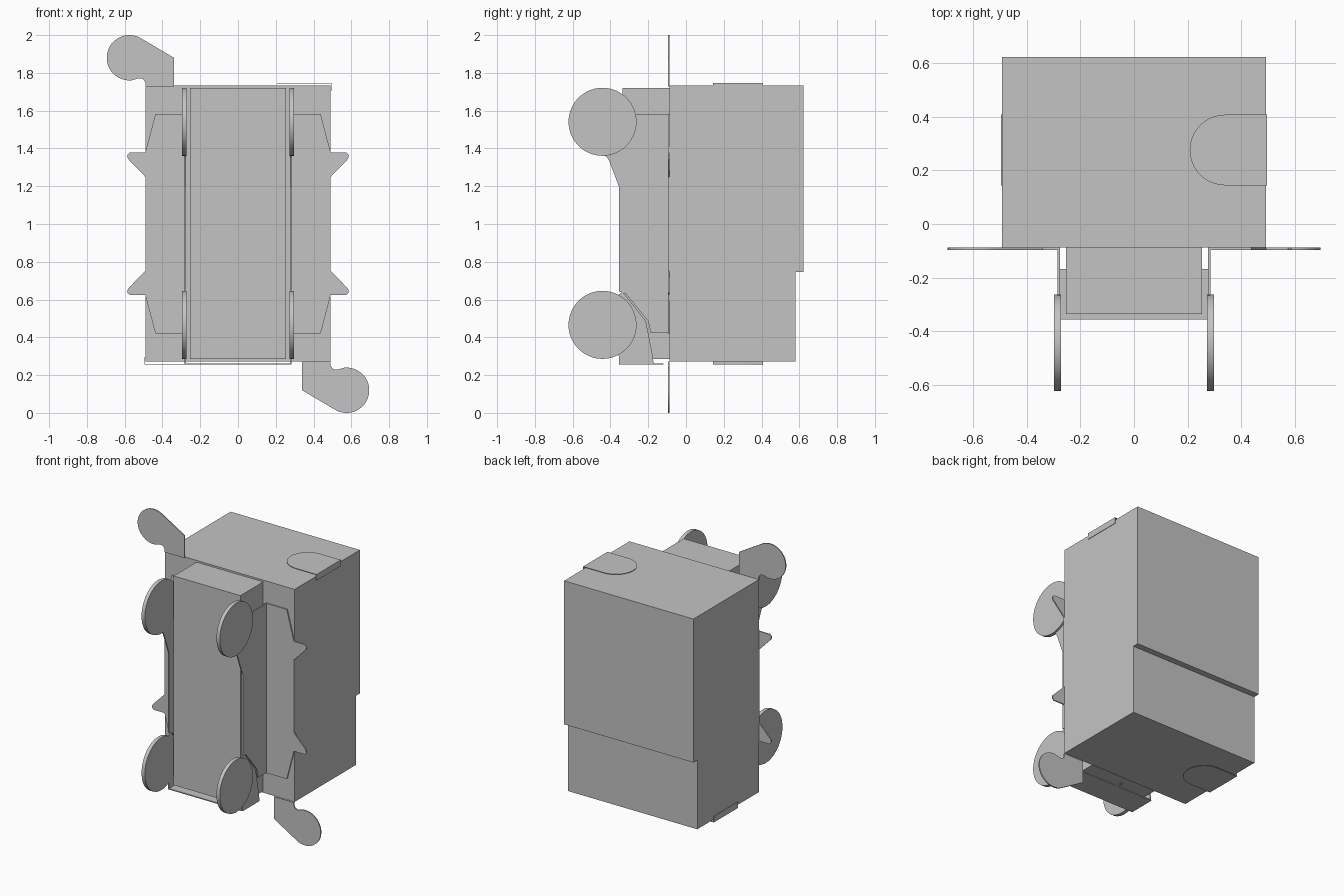
import bpy, bmesh
from math import cos, sin, radians
from mathutils import Vector

cube = bpy.data.objects.get("Cube")
if cube:
    bpy.data.objects.remove(cube, do_unlink=True)

GREY = (0.55, 0.55, 0.55, 1)
grey = bpy.data.materials.new("plain_grey")
grey.use_nodes = True
grey.diffuse_color = GREY
grey.node_tree.nodes["Principled BSDF"].inputs["Base Color"].default_value = GREY


def prism(name, outline, axis, lo, hi):
    """Extrude a 2D outline along an axis; the outline uses the other two axes in order."""
    def point(p, d):
        v = list(p)
        v.insert("xyz".index(axis), d)
        return Vector(v)
    bm = bmesh.new()
    face = bm.faces.new([bm.verts.new(point(p, lo)) for p in outline])
    ext = bmesh.ops.extrude_face_region(bm, geom=[face], use_keep_orig=True)
    verts = [g for g in ext["geom"] if isinstance(g, bmesh.types.BMVert)]
    bmesh.ops.translate(bm, verts=verts, vec=point((0, 0), hi - lo))
    bmesh.ops.recalc_face_normals(bm, faces=bm.faces)
    mesh = bpy.data.meshes.new(name)
    bm.to_mesh(mesh)
    bm.free()
    mesh.materials.append(grey)
    obj = bpy.data.objects.new(name, mesh)
    bpy.context.collection.objects.link(obj)
    return obj


def rect(a0, b0, a1, b1):
    return [(a0, b0), (a1, b0), (a1, b1), (a0, b1)]


def arc(cx, cy, r, start, end, n):
    angles = [radians(start + (end - start) * i / n) for i in range(n + 1)]
    return [(cx + r * cos(a), cy + r * sin(a)) for a in angles]


FRONT = -0.088
BOTTOM, TOP = 0.273, 1.732
HALF = 0.491

# Main cabinet with a recessed lower back
prism("cabinet", [(FRONT, BOTTOM), (0.579, BOTTOM), (0.579, 0.747),
                  (0.621, 0.747), (0.621, TOP), (FRONT, TOP)], "x", -HALF, HALF)

# Upright beam on the front
prism("front_beam", rect(-0.253, -0.336, 0.253, FRONT), "z", 0.284, 1.72)

# Outlines shared by the two sides
upper_panel = [(0.28, 1.583), (0.437, 1.583), (HALF, 1.378), (0.573, 1.378),
               (0.587, 1.365), (0.583, 1.345), (HALF, 1.25)]
panel = upper_panel + [(x, 2.002 - z) for x, z in reversed(upper_panel)]
side_sheet = [(FRONT, 1.583), (-0.26, 1.583), (-0.42, 1.5), (-0.44, 1.365),
              (-0.418, 1.355), (-0.405, 1.33), (-0.354, 1.195), (-0.354, 0.643),
              (-0.32, 0.632), (-0.2, 0.485), (-0.187, 0.422), (FRONT, 0.422)]
bracket = [(-0.355, 0.255), (-0.17, 0.255), (-0.178, 0.31), (-0.212, 0.485),
           (-0.337, 0.643), (-0.44, 0.55), (-0.42, 0.4), (-0.355, 0.3)]

wheels = []
for side, s in (("left", 1), ("right", -1)):
    prism(side + "_panel", [(s * x, z) for x, z in panel], "y", -0.096, FRONT)
    prism(side + "_side_sheet", side_sheet, "x", s * 0.276, s * 0.284)
    prism(side + "_lower_bracket", bracket, "x", s * 0.275, s * 0.283)
    for level, z in (("upper", 1.541), ("lower", 0.466)):
        wheels.append(prism(f"{side}_{level}_disc", arc(-0.442, z, 0.18, 0, 354, 59),
                            "x", s * 0.272, s * 0.297))

# Plate and small tongue joining the lower brackets
prism("bracket_floor", rect(-0.28, -0.355, 0.28, -0.168), "z", 0.255, 0.262)
prism("floor_tongue", rect(-0.013, -0.17, 0.013, -0.12), "z", 0.255, 0.262)

# Flat rounded ears, one above and one below
ear = arc(-0.575, 1.88, 0.12, 59, 275, 24) + [
    (-0.53, 1.77), (-0.514, 1.771), (-0.5, 1.765), (-0.491, 1.75),
    (-0.49, 1.728), (-0.339, 1.728), (-0.339, 1.88)]
ears = [prism("upper_ear", ear, "y", -0.096, FRONT),
        prism("lower_ear", [(-x, 2.0 - z) for x, z in ear], "y", -0.096, FRONT)]

# Thin rounded tabs folded over the cabinet edge, top and bottom
tab = [(0.496, 0.144)] + arc(0.339, 0.2755, 0.1315, 270, 90, 20) + [(0.496, 0.407)]
for level, s in (("top", 1), ("bottom", -1)):
    def height(z):
        return 1.001 + s * (z - 1.001)
    prism(level + "_tab", [(s * x, y) for x, y in tab], "z", height(1.744), height(1.747))
    prism(level + "_tab_flange", [(0.144, height(1.705)), (0.407, height(1.705)),
                                  (0.407, height(1.747)), (0.144, height(1.747))],
          "x", s * 0.493, s * 0.496)

# Smooth the curved rims only
bpy.ops.object.select_all(action="DESELECT")
for obj in wheels + ears:
    obj.select_set(True)
bpy.context.view_layer.objects.active = wheels[0]
bpy.ops.object.shade_smooth_by_angle(angle=radians(30))
